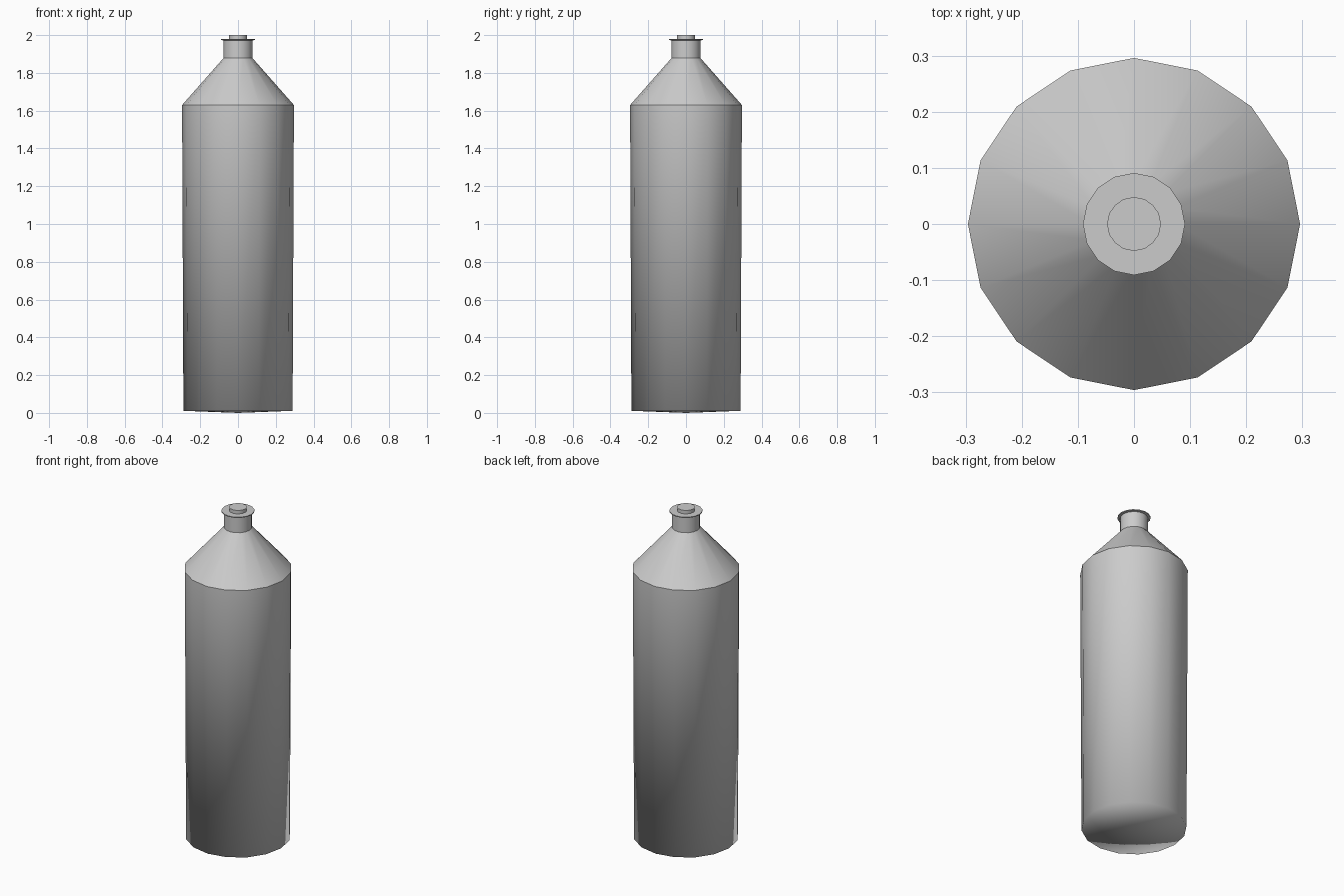
import bpy, bmesh, math

if "Cube" in bpy.data.objects:
    bpy.data.objects.remove(bpy.data.objects["Cube"])

SIDES = 16


def lathe(name, profile, sharp_rings=()):
    """Spin (radius, height) points round z; radius 0 makes a pole."""
    bm = bmesh.new()
    rings = []
    for r, z in profile:
        if r == 0:
            rings.append([bm.verts.new((0, 0, z))] * SIDES)
        else:
            rings.append([bm.verts.new((r * math.cos(2 * math.pi * i / SIDES),
                                        r * math.sin(2 * math.pi * i / SIDES), z))
                          for i in range(SIDES)])
    for a, b in zip(rings, rings[1:]):
        for i in range(SIDES):
            j = (i + 1) % SIDES
            corners = list(dict.fromkeys((a[i], a[j], b[j], b[i])))
            bm.faces.new(corners).smooth = True
    # creases between differently angled sections
    for k in sharp_rings:
        for i in range(SIDES):
            bm.edges.get((rings[k][i], rings[k][(i + 1) % SIDES])).smooth = False
    bmesh.ops.recalc_face_normals(bm, faces=bm.faces)
    mesh = bpy.data.meshes.new(name)
    bm.to_mesh(mesh)
    bm.free()
    obj = bpy.data.objects.new(name, mesh)
    bpy.context.collection.objects.link(obj)
    return obj


# body with a shallow bulging base, conical shoulder, neck and thin lip
lathe("bottle_body", [(0, 0), (0.289, 0.011), (0.296, 1.63), (0.077, 1.878),
                      (0.077, 1.972), (0.091, 1.974), (0.091, 1.979), (0, 1.979)],
      sharp_rings=(2, 3, 4, 5, 6))

# small stopper on top
lathe("stopper", [(0, 1.975), (0.048, 1.975), (0.048, 2.0), (0, 2.0)],
      sharp_rings=(1, 2))
